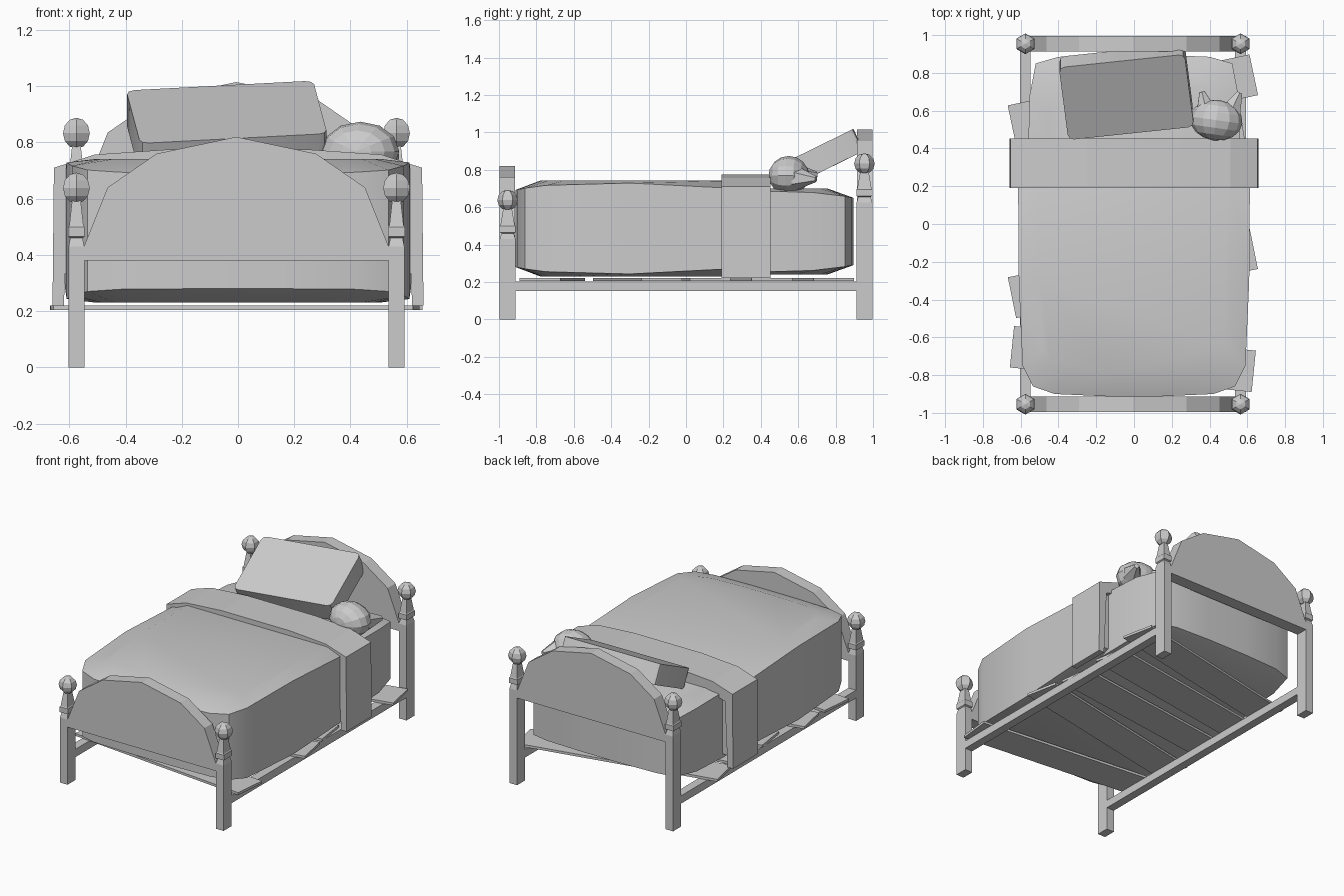
import bpy, bmesh, math
from mathutils import Matrix, Vector

if "Cube" in bpy.data.objects:
    bpy.data.objects.remove(bpy.data.objects["Cube"])

T, R = Matrix.Translation, Matrix.Rotation
PX = {-1: -0.575, 1: 0.564}          # post centres in x
HX, HY, PY = 0.028, 0.042, 0.954     # post half sizes and y position
RISE = 0.195                         # head end is this much taller


def finish(name, bm, smooth=False):
    bmesh.ops.recalc_face_normals(bm, faces=bm.faces[:])
    me = bpy.data.meshes.new(name)
    bm.to_mesh(me)
    bm.free()
    ob = bpy.data.objects.new(name, me)
    bpy.context.collection.objects.link(ob)
    if smooth:
        bpy.ops.object.select_all(action='DESELECT')
        ob.select_set(True)
        bpy.context.view_layer.objects.active = ob
        bpy.ops.object.shade_smooth_by_angle(angle=math.radians(30))
    return ob


def box(name, centre, size, angle=0):
    bm = bmesh.new()
    m = T(centre) @ R(angle, 4, 'Z') @ Matrix.Diagonal((*size, 1))
    bmesh.ops.create_cube(bm, size=1, matrix=m)
    return finish(name, bm)


def extrude_xz(name, pts, y0, y1):
    """Profile in the xz plane, given thickness along y."""
    bm = bmesh.new()
    f = bm.faces.new([bm.verts.new((x, y0, z)) for x, z in pts])
    r = bmesh.ops.extrude_face_region(bm, geom=[f])
    bmesh.ops.translate(bm, vec=(0, y1 - y0, 0),
                        verts=[g for g in r['geom'] if isinstance(g, bmesh.types.BMVert)])
    return finish(name, bm)


def loft(bm, rings):
    """Skin a stack of closed point rings and cap both ends."""
    rings = [[bm.verts.new(p) for p in r] for r in rings]
    bm.faces.new(rings[0])
    bm.faces.new(rings[-1])
    n = len(rings[0])
    for a, b in zip(rings, rings[1:]):
        for i in range(n):
            bm.faces.new((a[i], a[(i + 1) % n], b[(i + 1) % n], b[i]))


def bedding(name, half_plan, y_mid, y_half, z_low, z_high):
    """Mirrored plan outline with upright walls and slightly domed top and bottom."""
    plan = half_plan + [(-x, y) for x, y in half_plan[::-1]]

    def ring(z, sign, dome):
        out = []
        for x, y in plan:
            v = (y - y_mid) / y_half
            if dome:    # flat inner panel
                out.append((x * 0.82, y_mid + (y - y_mid) * 0.8, z))
            else:       # rim, drawn in at the ends
                out.append((x, y, z - sign * (0.013 + 0.037 * min(1, abs(v)) ** 4)))
        return out
    bm = bmesh.new()
    loft(bm, [ring(z_low, -1, True), ring(z_low, -1, False),
              ring(z_high, 1, False), ring(z_high, 1, True)])
    return finish(name, bm, True)


def post(name, x, y, rise):
    bm = bmesh.new()
    loft(bm, [[(x + a * HX * s, y + b * HY * min(s, 1), z)
               for a, b in ((-1, -1), (1, -1), (1, 1), (-1, 1))]
              for z, s in ((0, 1), (0.43 + rise, 1), (0.46 + rise, 0.78), (0.465 + rise, 1.05),
                           (0.5 + rise, 1.05), (0.505 + rise, 0.9), (0.605 + rise, 0.5))])
    bmesh.ops.create_uvsphere(bm, u_segments=6, v_segments=6, radius=0.055,
                              matrix=T((x, y, 0.638 + rise)))     # ball finial
    return finish(name, bm)


# Posts and side rails
for sx, side in ((-1, "left"), (1, "right")):
    post("front_post_" + side, PX[sx], -PY, 0)
    post("back_post_" + side, PX[sx], PY, RISE)
    box("side_rail_" + side, (PX[sx], 0, 0.177), (0.056, 1.84, 0.052))

# Arched end boards
side_pts = [(0.542, 0.38), (0.542, 0.43), (0.458, 0.64), (0.284, 0.76)]
arch = side_pts + [(0, 0.82)] + [(-x, z) for x, z in side_pts[::-1]]
arch = [(x - 0.006, z) for x, z in arch]
extrude_xz("footboard", arch, -0.996, -0.914)
extrude_xz("headboard", [(x, z + RISE) for x, z in arch], 0.914, 0.996)

# Crooked slats: y at the left end, y at the right end, length
for i, (yl, yr, w) in enumerate(((0.52, 0.79, 1.28), (0.27, 0.46, 1.18), (-0.03, 0.13, 1.18),
                                 (-0.39, -0.13, 1.28), (-0.65, -0.78, 1.28))):
    a = math.atan2(yr - yl, w)
    box(f"slat_{i + 1}", (-0.006, (yl + yr) / 2, 0.212),
        (w / math.cos(a), 0.22, 0.016), a)

# Mattress and blanket
bedding("mattress", [(0.56, -0.4), (0.56, 0.4), (0.553, 0.68), (0.52, 0.85), (0.40, 0.885),
                     (0.15, 0.895)], 0.2, 0.69, 0.24, 0.70)
bedding("blanket", [(0.15, -0.912), (0.42, -0.9), (0.535, -0.86), (0.59, -0.75),
                    (0.61, -0.3), (0.615, 0.42)], -0.25, 0.66, 0.23, 0.742)

# Folded sheet draped over the blanket, open underneath
outer = [(0.66, 0.22), (0.655, 0.71), (0.51, 0.757), (0.25, 0.775)]
inner = [(0.25, 0.69), (0.5, 0.68), (0.6, 0.65), (0.62, 0.22)]
extrude_xz("folded_sheet", [(-x, z) for x, z in outer] + outer[::-1] + inner[::-1]
           + [(-x, z) for x, z in inner[::-1]][::-1], 0.19, 0.452)

# Pillow leaning on the headboard
bm = bmesh.new()
bmesh.ops.create_cube(bm, size=1, matrix=Matrix.Diagonal((0.67, 0.43, 0.13, 1)))
bmesh.ops.bevel(bm, geom=[e for e in bm.edges
                          if abs(e.verts[0].co.z - e.verts[1].co.z) > 0.1],
                offset=0.03, segments=2, affect='EDGES', profile=0.5)
bm.transform(T((-0.04, 0.70, 0.85)) @ R(math.radians(6), 4, 'Z')
             @ R(math.radians(-3), 4, 'Y') @ R(math.radians(26), 4, 'X'))
finish("pillow", bm, True)

# Toy head with two pointed ears
bm = bmesh.new()
bmesh.ops.create_uvsphere(bm, u_segments=12, v_segments=8, radius=1,
                          matrix=T((0.435, 0.55, 0.768)) @ R(math.radians(-8), 4, 'Z')
                          @ Matrix.Diagonal((0.14, 0.108, 0.106, 1)) @ R(math.pi / 2, 4, 'X'))
finish("toy_head", bm)
for side, tip, base in (("left", (0.36, 0.70, 0.775), (0.385, 0.59, 0.77)),
                        ("right", (0.56, 0.695, 0.75), (0.51, 0.59, 0.755))):
    b, t = Vector(base), Vector(tip)
    bm = bmesh.new()
    bmesh.ops.create_cone(bm, cap_ends=True, segments=6, radius1=0.065, radius2=0.016,
                          depth=(t - b).length,
                          matrix=T((b + t) / 2) @ (t - b).to_track_quat('Z', 'Y').to_matrix().to_4x4())
    finish("toy_ear_" + side, bm)
